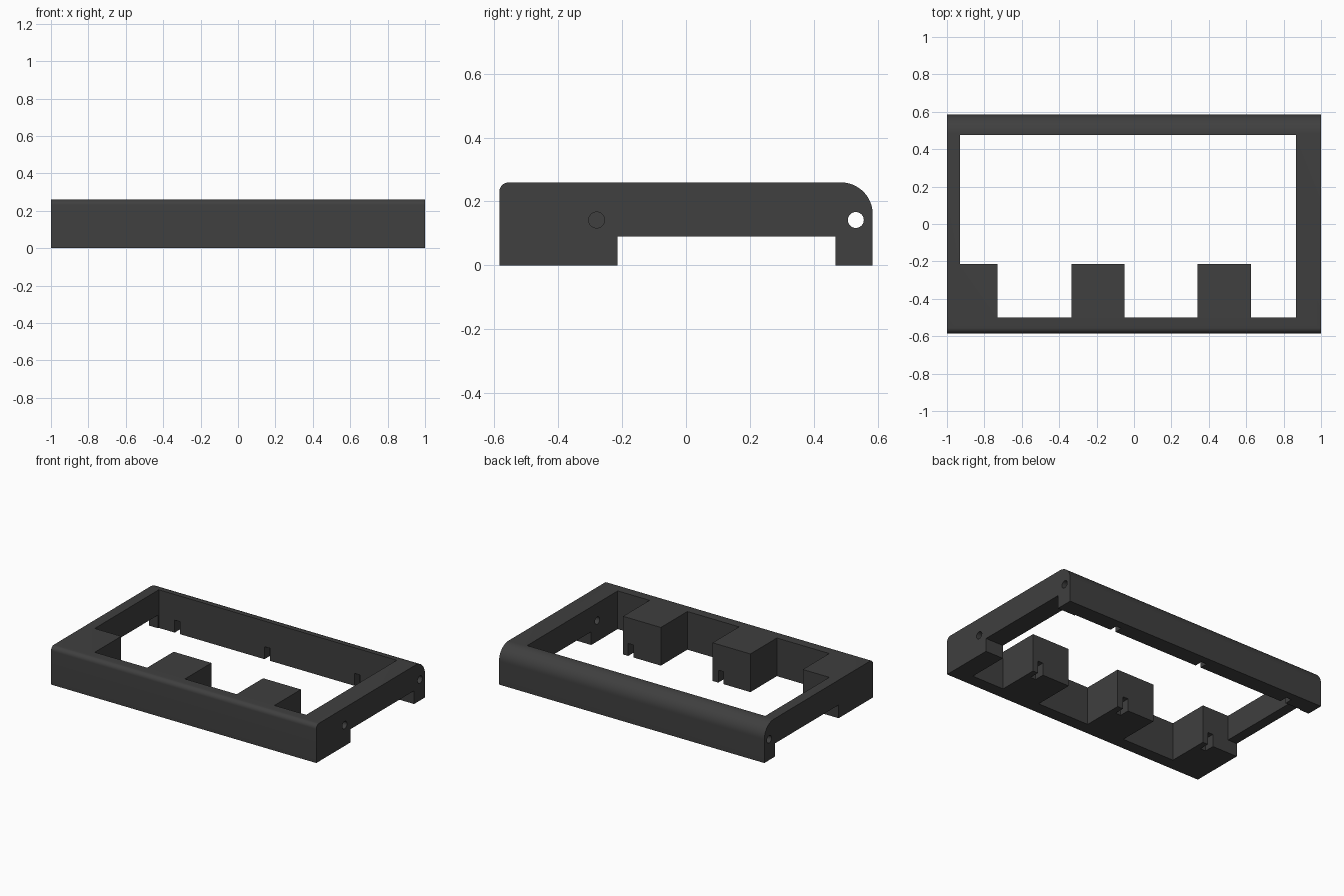
import bpy, bmesh, math
from mathutils import Vector

if "Cube" in bpy.data.objects:
    bpy.data.objects.remove(bpy.data.objects["Cube"])

charcoal = bpy.data.materials.new("charcoal plastic")
charcoal.diffuse_color = (0.05, 0.05, 0.05, 1)
charcoal.use_nodes = True
charcoal.node_tree.nodes["Principled BSDF"].inputs["Base Color"].default_value = charcoal.diffuse_color


def prism(name, points, direction):
    """Extrude a closed 3D outline along a direction."""
    bm = bmesh.new()
    face = bm.faces.new([bm.verts.new(p) for p in points])
    ext = bmesh.ops.extrude_face_region(bm, geom=[face])
    verts = [g for g in ext["geom"] if isinstance(g, bmesh.types.BMVert)]
    bmesh.ops.translate(bm, vec=Vector(direction), verts=verts)
    bmesh.ops.recalc_face_normals(bm, faces=bm.faces[:])
    mesh = bpy.data.meshes.new(name)
    bm.to_mesh(mesh)
    bm.free()
    obj = bpy.data.objects.new(name, mesh)
    mesh.materials.append(charcoal)
    bpy.context.collection.objects.link(obj)
    return obj


def arc(cy, cz, r, a0, a1, n):
    """Arc points in the side plane, angles in degrees."""
    return [(cy + r * math.cos(math.radians(a0 + (a1 - a0) * i / n)),
             cz + r * math.sin(math.radians(a0 + (a1 - a0) * i / n))) for i in range(n + 1)]


def cut(target, cutter):
    mod = target.modifiers.new("cut", 'BOOLEAN')
    mod.operation = 'DIFFERENCE'
    mod.solver = 'EXACT'
    mod.object = cutter
    bpy.context.view_layer.objects.active = target
    bpy.ops.object.modifier_apply(modifier=mod.name)
    bpy.data.objects.remove(cutter)


def box(x0, x1, y0, y1, z0, z1):
    return prism("box cutter", [(x0, y0, z0), (x1, y0, z0), (x1, y1, z0), (x0, y1, z0)],
                 (0, 0, z1 - z0))


def rod(x0, x1, y, z, r):
    ring = arc(y, z, r, 0, 360 - 360 / 32, 31)
    return prism("rod cutter", [(x0, a, b) for a, b in ring], (x1 - x0, 0, 0))


# Frame body: side profile with rounded top edges and raised underside
H, D, STEP = 0.26, 0.585, -0.215
profile = ([(-D, 0), (STEP, 0), (STEP, 0.09), (0.468, 0.09), (0.468, 0), (D, 0)]
           + arc(D - 0.1, H - 0.1, 0.1, 0, 90, 16)
           + arc(-D + 0.03, H - 0.03, 0.03, 90, 180, 8))
frame = prism("frame", [(-1, y, z) for y, z in profile], (2, 0, 0))

# Central opening, leaving three blocks along the front wall
FRONT, BACK = -0.5, 0.475
outline = [(-0.93, BACK), (-0.93, STEP)]
for x0, x1 in ((-0.73, -0.335), (-0.05, 0.34), (0.625, 0.865)):
    outline += [(x0, STEP), (x0, FRONT), (x1, FRONT)]
    if x1 < 0.8:
        outline.append((x1, STEP))
outline.append((0.865, BACK))
cut(frame, prism("opening cutter", [(x, y, -0.1) for x, y in outline], (0, 0, 0.5)))

# Rod holes: full length through the back wall, short through the right wall
cut(frame, rod(-1.1, 1.1, 0.532, 0.142, 0.025))
cut(frame, rod(0.8, 1.1, -0.28, 0.142, 0.025))

# Slots at the bottom of each block and opposite in the back wall
for x in (-0.79, -0.113, 0.566):
    cut(frame, box(x - 0.02, x + 0.02, -0.285, -0.18, -0.05, 0.085))
    cut(frame, box(x - 0.02, x + 0.02, 0.44, 0.53, -0.05, 0.085))

# Smooth curved edges, keep corners sharp
bpy.ops.object.select_all(action='DESELECT')
frame.select_set(True)
bpy.context.view_layer.objects.active = frame
bpy.ops.object.shade_smooth_by_angle(angle=math.radians(30))
